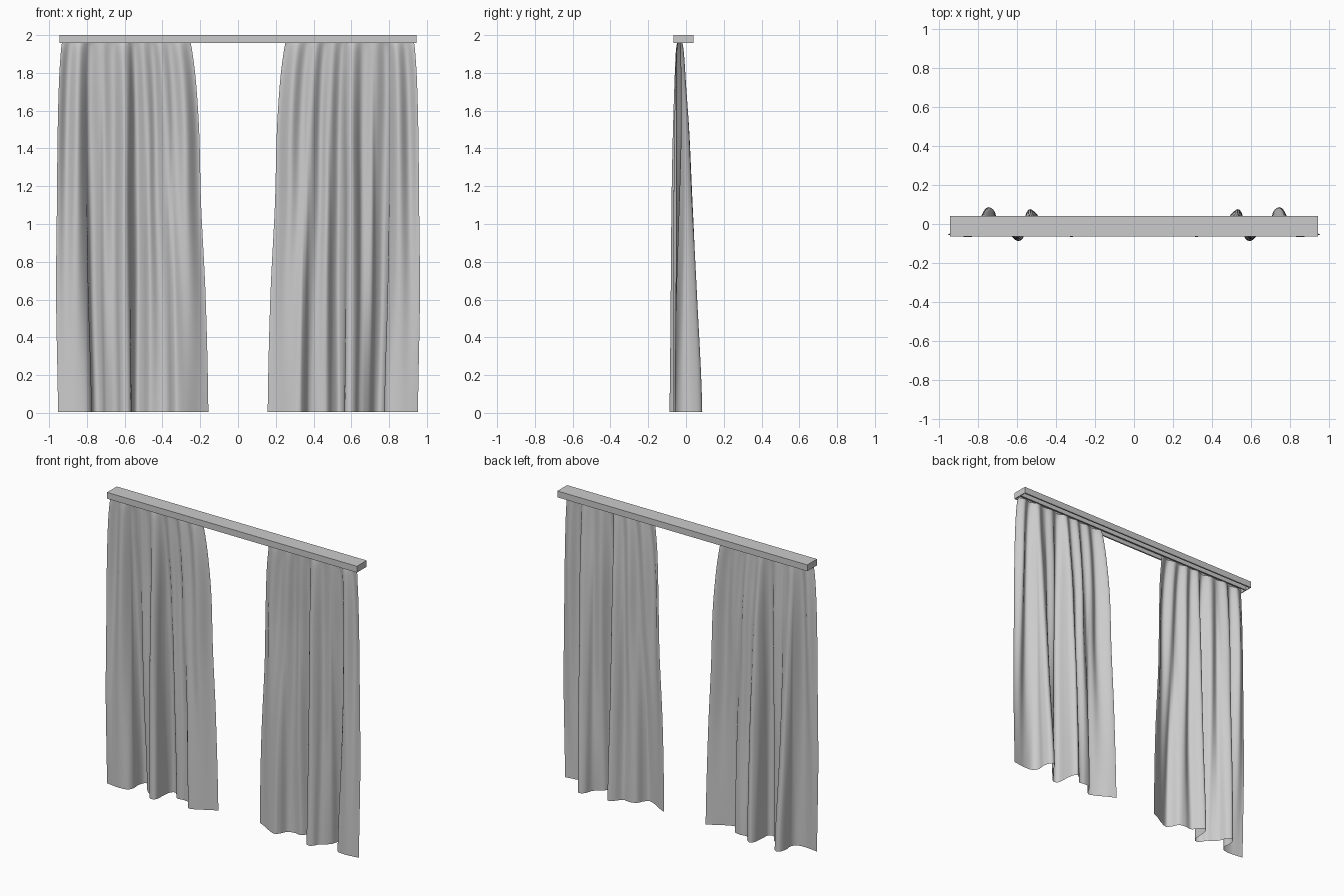
import bpy, math

if "Cube" in bpy.data.objects:
    bpy.data.objects.remove(bpy.data.objects["Cube"])


def make_object(name, verts, faces):
    mesh = bpy.data.meshes.new(name)
    mesh.from_pydata(verts, [], faces)
    mesh.update()
    ob = bpy.data.objects.new(name, mesh)
    bpy.context.collection.objects.link(ob)
    return ob


def spline(pts, t):
    """Catmull-Rom through pts, t in 0..1."""
    n = len(pts) - 1
    i = min(int(t * n), n - 1)
    f = t * n - i
    p0, p1, p2, p3 = (pts[min(max(i + k, 0), n)] for k in (-1, 0, 1, 2))
    return [0.5 * (2 * b + (c - a) * f + (2 * a - 5 * b + 4 * c - d) * f * f
                   + (3 * b - a - 3 * c + d) * f ** 3)
            for a, b, c, d in zip(p0, p1, p2, p3)]


# Hem line of the left curtain (x, y), outer edge to inner edge
HEM = [(-.953, -.05), (-.905, -.057), (-.855, -.062), (-.80, -.054),
       (-.776, -.02), (-.779, .03), (-.768, .073), (-.745, .087),
       (-.718, .068), (-.70, .02), (-.67, -.012), (-.64, -.033),
       (-.62, -.068), (-.595, -.082), (-.569, -.064), (-.564, 0),
       (-.557, .052), (-.535, .077), (-.503, .055), (-.47, .015),
       (-.42, .018), (-.375, .005), (-.35, -.04), (-.325, -.062),
       (-.275, -.045), (-.21, -.008), (-.16, .015)]
# Silhouette by height: outer x, inner x, back y, front y (top to bottom,
# spaced more closely toward the top)
SIDES = [(-.930, -.254, -.020, -.044), (-.938, -.242, -.008, -.054),
         (-.948, -.222, .006, -.060), (-.955, -.205, .028, -.067),
         (-.959, -.195, .044, -.074), (-.963, -.171, .063, -.081),
         (-.953, -.157, .086, -.087)]


def curtain(name, side):
    nu, nv, top, bottom = 200, 60, 1.965, .006
    verts = []
    for j in range(nv + 1):
        t = j / nv
        v = t * t
        outer, inner, back, front = spline(SIDES, t)
        pleat = (1 - v) ** 1.4
        for i in range(nu + 1):
            u = i / nu
            x, y = spline(HEM, u)
            s = (x + .953) / .793
            s += (u - s) * .6 * pleat          # overlaps open toward the top
            # hem folds turn into narrow, even pleats at the rail
            fold = (y + .082) / .169
            wave = .5 - .5 * math.cos(13 * math.pi * s + .6 * math.sin(9 * s))
            fold += (wave - fold) * .55 * pleat
            y = front + (back - front) * fold
            # soft creases
            y += .004 * math.sin(u * 45 + 3 * v) * math.sin(math.pi * v)
            verts.append((side * (outer + (inner - outer) * s), y,
                          top + (bottom - top) * v))
    w = nu + 1
    faces = [(j * w + i, (j + 1) * w + i, (j + 1) * w + i + 1, j * w + i + 1)
             for j in range(nv) for i in range(nu)]
    if side < 0:
        faces = [f[::-1] for f in faces]
    make_object(name, verts, faces).data.shade_smooth()


# Curtain pair
curtain("left_curtain", 1)
curtain("right_curtain", -1)

# Rail with two open tracks underneath
profile = [(-.065, 1.957), (-.065, 2), (.04, 2), (.04, 1.957),
           (.03, 1.957), (.03, 1.985), (-.006, 1.985), (-.006, 1.957),
           (-.014, 1.957), (-.014, 1.985), (-.055, 1.985), (-.055, 1.957)]
n = len(profile)
verts = [(x, y, z) for x in (-.94, .94) for y, z in profile]
faces = [(i, i + n, (i + 1) % n + n, (i + 1) % n) for i in range(n)]
faces += [tuple(range(n)), tuple(range(2 * n - 1, n - 1, -1))]
make_object("rail", verts, faces)

# Closed rail ends
for name, x in (("left_rail_end", -.9425), ("right_rail_end", .9425)):
    bpy.ops.mesh.primitive_cube_add(size=1, location=(x, -.0125, 1.9785))
    cap = bpy.context.object
    cap.name = name
    cap.scale = (.005, .105, .043)
